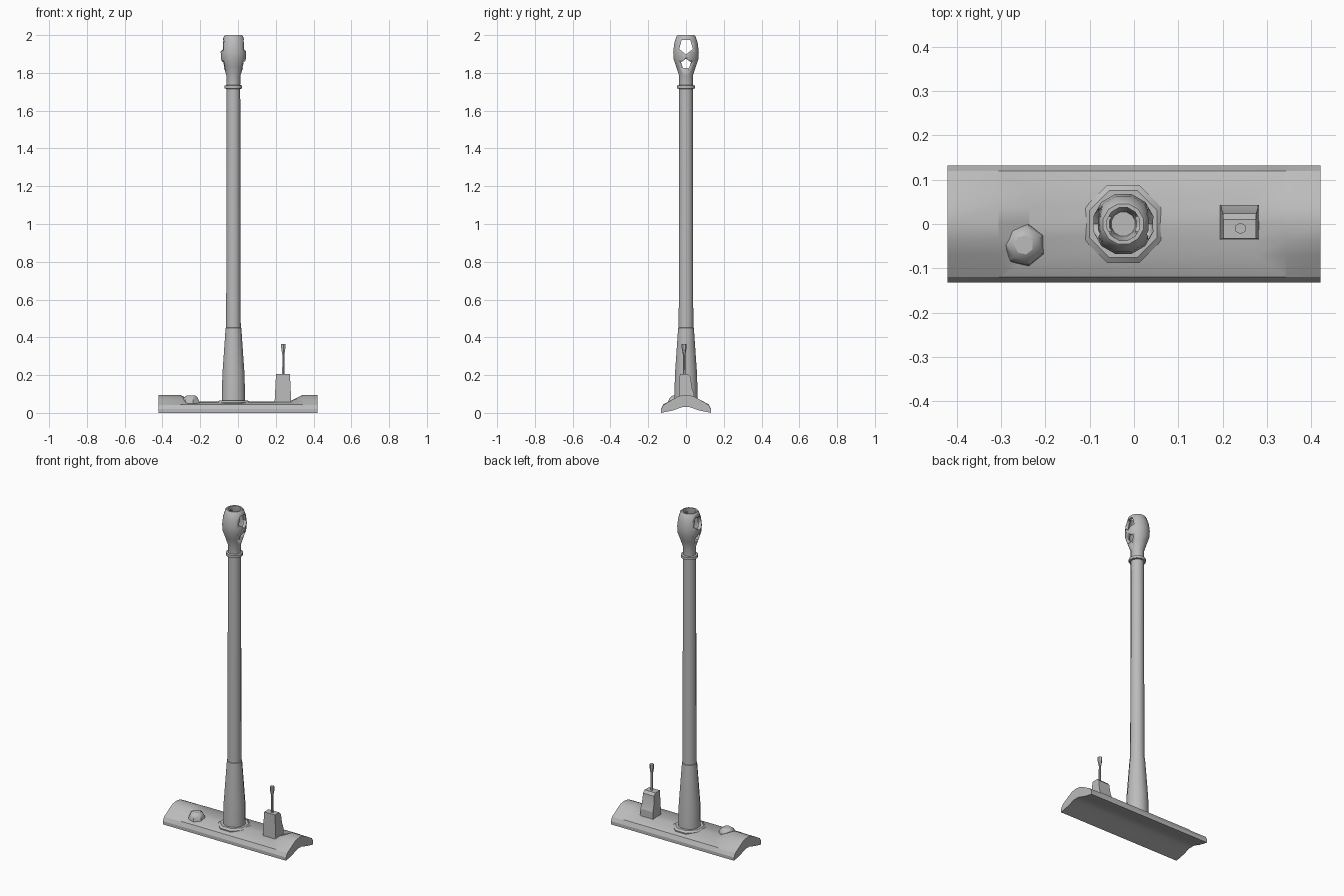
import bpy, bmesh, math
from mathutils import Vector

cube = bpy.data.objects.get("Cube")
if cube:
    bpy.data.objects.remove(cube, do_unlink=True)

GREY = (0.5, 0.5, 0.5, 1)
mat = bpy.data.materials.new("plain_grey")
mat.use_nodes = True
mat.diffuse_color = GREY
mat.node_tree.nodes["Principled BSDF"].inputs["Base Color"].default_value = GREY


def finish(name, bm, angle=35):
    bmesh.ops.recalc_face_normals(bm, faces=bm.faces)
    me = bpy.data.meshes.new(name)
    bm.to_mesh(me)
    bm.free()
    me.materials.append(mat)
    ob = bpy.data.objects.new(name, me)
    bpy.context.collection.objects.link(ob)
    bpy.ops.object.select_all(action='DESELECT')
    ob.select_set(True)
    bpy.context.view_layer.objects.active = ob
    bpy.ops.object.shade_smooth_by_angle(angle=math.radians(angle))
    return ob


def loft(name, loops, closed=False, angle=35):
    """Skin a list of closed point loops; cap the ends unless the loft is a ring."""
    bm = bmesh.new()
    rows = [[bm.verts.new(p) for p in loop] for loop in loops]
    pairs = list(zip(rows, rows[1:])) + ([(rows[-1], rows[0])] if closed else [])
    for a, b in pairs:
        n = len(a)
        for i in range(n):
            j = (i + 1) % n
            bm.faces.new((a[i], a[j], b[j], b[i]))
    if not closed:
        bm.faces.new(rows[0])
        bm.faces.new(rows[-1])
    return finish(name, bm, angle)


def lathe(name, centre, profile, sides, closed=False, angle=35):
    """Turn (radius, height) points around a vertical axis."""
    turns = [2 * math.pi * (k + 0.5) / sides for k in range(sides)]
    loops = [[(centre[0] + r * math.cos(t), centre[1] + r * math.sin(t), z)
              for t in turns] for r, z in profile]
    return loft(name, loops, closed, angle)


# Base: arched ends with a lower floor between them; rows are (y, end z, floor z)
half = [(0.132, 0, 0), (0.132, 0.02, 0.02), (0.12, 0.042, 0.045),
        (0.07, 0.072, 0.052), (0.035, 0.09, 0.058)]
rows = [(-y, a, b) for y, a, b in half] + [(0, 0.095, 0.06)] + half[::-1]
rows += [(y, z, z) for y, z in ((0.07, 0.013), (0.02, 0.03), (-0.02, 0.03), (-0.07, 0.013))]


def section(x, floor=False, run=0):
    pts = []
    for y, end_z, floor_z in rows:
        slope = run if abs(y) < 0.1 else run * 0.05
        pts.append((x + slope, y, floor_z if floor else end_z))
    return pts


loft("base_plate", [section(-0.42), section(-0.305), section(-0.305, True, 0.07),
                    section(0.343, True, -0.07), section(0.343), section(0.42)], angle=25)

# Barrel parts, all on one axis
AXIS = (-0.024, 0)
lathe("barrel_flange", AXIS, [(0.095, 0.04), (0.095, 0.056), (0.082, 0.066), (0.06, 0.066)], 8)
lathe("barrel_sleeve", AXIS, [(0.064, 0.04), (0.061, 0.2), (0.043, 0.45), (0.039, 0.452)], 12)
lathe("barrel_tube", AXIS, [(0.04, 0.44), (0.037, 1.74)], 12)
lathe("barrel_collar", AXIS, [(0.036, 1.715), (0.048, 1.717), (0.048, 1.733), (0.036, 1.736)], 12)

# Hollow muzzle with two pentagon ports cut sideways
muzzle = lathe("muzzle_brake", AXIS,
               [(0.037, 1.73), (0.038, 1.785), (0.053, 1.83), (0.067, 1.87), (0.07, 1.91),
                (0.065, 1.955), (0.052, 1.995), (0.047, 2.0), (0.038, 2.0), (0.038, 1.985),
                (0.048, 1.95), (0.05, 1.88), (0.03, 1.82), (0.022, 1.75)], 12, closed=True, angle=40)
for z, wide, tall, up in ((1.94, 0.038, 0.043, -1), (1.848, 0.028, 0.027, 1)):
    loops = []
    for x in (-0.2, 0.15):
        turns = [math.radians(72 * k + 90 * up) for k in range(5)]
        loops.append([(x, wide * math.cos(t), z + tall * math.sin(t)) for t in turns])
    cutter = loft("port_cutter", loops)
    cutter.hide_render = True
    cut = muzzle.modifiers.new("port", 'BOOLEAN')
    cut.operation = 'DIFFERENCE'
    cut.solver = 'EXACT'
    cut.object = cutter
    bpy.context.view_layer.objects.active = muzzle
    bpy.ops.object.modifier_apply(modifier=cut.name)
    bpy.data.objects.remove(cutter, do_unlink=True)
lathe("muzzle_bore_floor", AXIS, [(0.034, 1.74), (0.034, 1.8)], 12)

# Low dome on the right
lathe("dome", (-0.248, -0.047), [(0.05, 0.04), (0.047, 0.065), (0.037, 0.083), (0.022, 0.093)], 7)

# Housing with a sloping back, extruded across x and tapered upward
side = [(-0.035, 0.04), (-0.033, 0.205), (0.01, 0.205), (0.024, 0.19), (0.032, 0.13), (0.043, 0.1), (0.043, 0.04)]
loops = []
for s in (-1, 1):
    loops.append([(0.238 + s * (0.045 - 0.05 * max(z - 0.04, 0)), y, z) for y, z in side])
loft("sight_housing", loops, angle=20)

# Antenna
POST = (0.24, -0.01)
lathe("antenna_rod", POST, [(0.007, 0.2), (0.006, 0.315)], 6)
lathe("antenna_tip", POST, [(0.007, 0.31), (0.013, 0.345), (0.013, 0.365)], 6)
